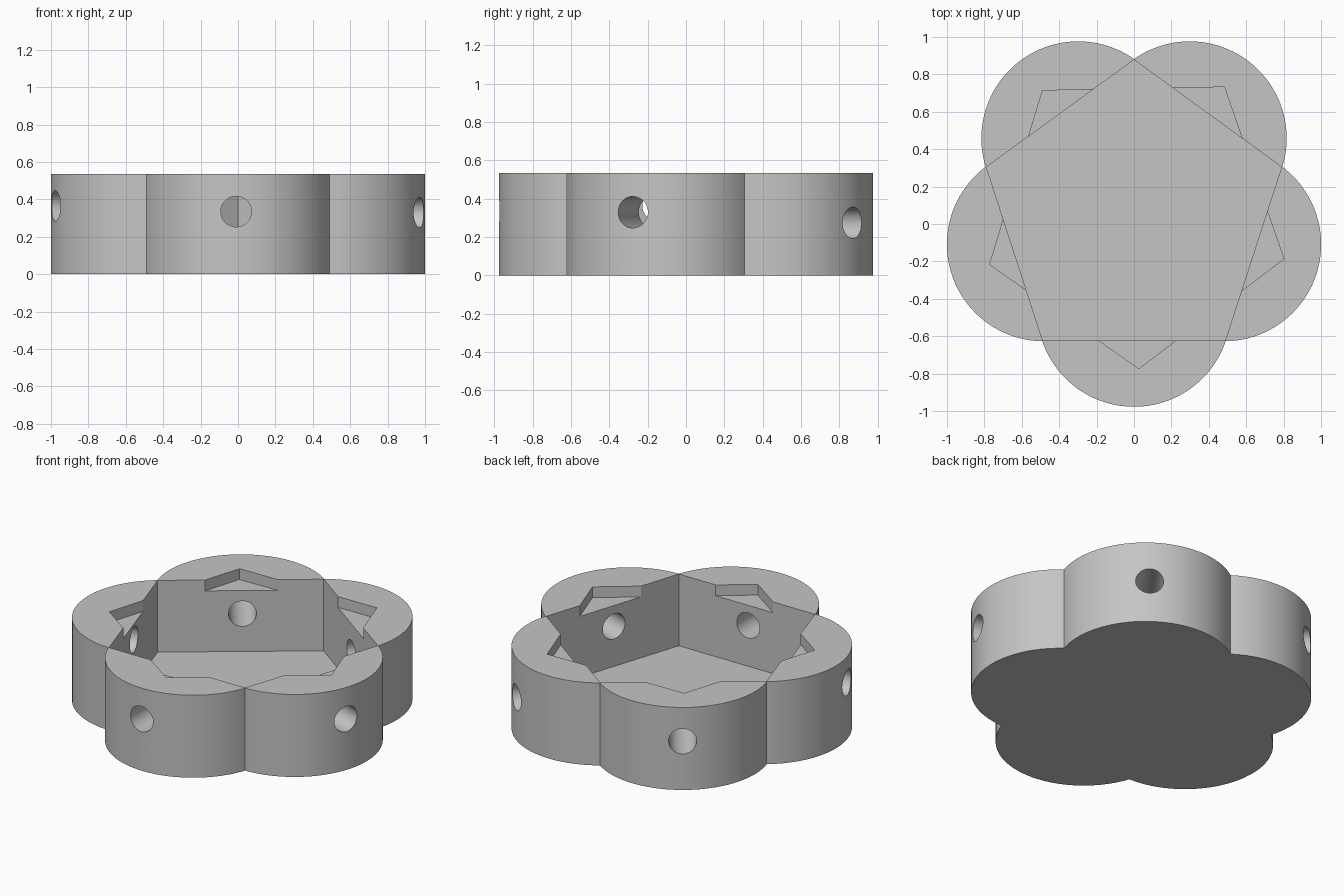
import bpy, bmesh
from math import cos, sin, tau, radians, atan2, pi
from mathutils import Matrix, Vector

cube = bpy.data.objects.get("Cube")
if cube:
    bpy.data.objects.remove(cube)

SIDES = 5
HEIGHT = 0.535
CENTRE_Y = 0.048
RADIUS = 0.834          # pentagon corners, where the lobes meet
LOBE_OFFSET = 0.507     # lobe centres from the middle
FLOOR = 0.07
LEDGE = 0.465
HOLE_RADIUS = 0.082
HOLE_HEIGHTS = (0.335, 0.33, 0.275, 0.315, 0.365)

grey = bpy.data.materials.new("plain grey")
grey.use_nodes = True
colour = (0.56, 0.56, 0.56, 1)
grey.diffuse_color = colour
grey.node_tree.nodes["Principled BSDF"].inputs["Base Color"].default_value = colour


def finish(name, bm):
    bmesh.ops.recalc_face_normals(bm, faces=bm.faces)
    mesh = bpy.data.meshes.new(name)
    bm.to_mesh(mesh)
    bm.free()
    mesh.materials.append(grey)
    obj = bpy.data.objects.new(name, mesh)
    bpy.context.collection.objects.link(obj)
    return obj


def prism(name, outline, bottom, top):
    bm = bmesh.new()
    face = bm.faces.new([bm.verts.new((x, y, bottom)) for x, y in outline])
    side = bmesh.ops.extrude_face_region(bm, geom=[face])
    verts = [v for v in side["geom"] if isinstance(v, bmesh.types.BMVert)]
    bmesh.ops.translate(bm, verts=verts, vec=(0, 0, top - bottom))
    return finish(name, bm)


def pentagon(radius, start, x, y):
    return [(x + radius * cos(start + tau * i / SIDES),
             y + radius * sin(start + tau * i / SIDES)) for i in range(SIDES)]


def lobe_angle(i):
    return -pi / 2 + tau * i / SIDES


def flower_outline(steps=64):
    along = RADIUS * cos(pi / SIDES) - LOBE_OFFSET
    across = RADIUS * sin(pi / SIDES)
    radius, half = Vector((along, across)).length, atan2(across, along)
    points = []
    for i in range(SIDES):
        a = lobe_angle(i)
        for s in range(steps):
            t = a - half + 2 * half * s / steps
            points.append((LOBE_OFFSET * cos(a) + radius * cos(t),
                           CENTRE_Y + LOBE_OFFSET * sin(a) + radius * sin(t)))
    return points


def cut(body, cutter):
    mod = body.modifiers.new(cutter.name, "BOOLEAN")
    mod.operation = "DIFFERENCE"
    mod.solver = "EXACT"
    mod.object = cutter
    bpy.context.view_layer.objects.active = body
    bpy.ops.object.modifier_apply(modifier=mod.name)
    bpy.data.objects.remove(cutter)


# Five-lobed body
body = prism("flower_tray", flower_outline(), 0, HEIGHT)

# Deep pentagonal cavity
cut(body, prism("cavity_cutter", pentagon(RADIUS - 0.004, pi / 2, 0, CENTRE_Y),
                FLOOR, HEIGHT + 0.2))

# Shallow turned pentagon that notches each lobe's rim
cut(body, prism("ledge_cutter", pentagon(0.827, -pi / 2 + radians(1.1), 0.01, 0.054),
                LEDGE, HEIGHT + 0.3))

# Round hole through each lobe into the cavity
for i, z in enumerate(HOLE_HEIGHTS):
    a = lobe_angle(i)
    place = (Matrix.Translation((0, CENTRE_Y, z)) @ Matrix.Rotation(a, 4, "Z")
             @ Matrix.Translation((0.85, -0.01, 0)) @ Matrix.Rotation(pi / 2, 4, "Y"))
    bm = bmesh.new()
    bmesh.ops.create_cone(bm, cap_ends=True, segments=48, radius1=HOLE_RADIUS,
                          radius2=HOLE_RADIUS, depth=0.7, matrix=place)
    cut(body, finish("hole_cutter", bm))

bpy.ops.object.select_all(action="DESELECT")
body.select_set(True)
bpy.context.view_layer.objects.active = body
bpy.ops.object.shade_smooth_by_angle(angle=radians(30))
